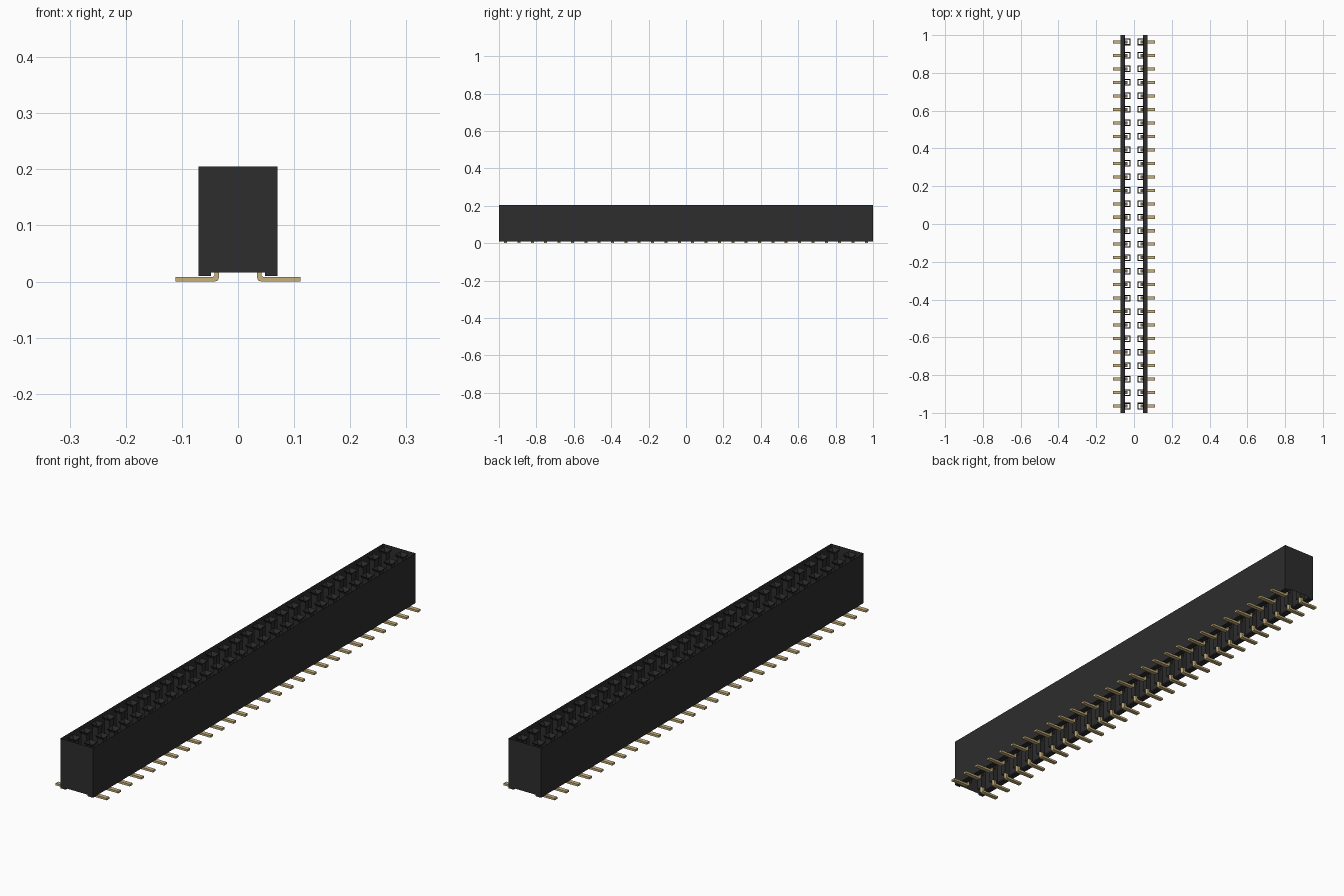
import bpy, bmesh

if "Cube" in bpy.data.objects:
    bpy.data.objects.remove(bpy.data.objects["Cube"])

ROWS = 28
PITCH = 2 / ROWS
HALF_W, TOP, FLOOR, FOOT = 0.0705, 0.205, 0.016, 0.01
PIN_X = PITCH / 2


def material(name, rgb):
    m = bpy.data.materials.new(name)
    m.use_nodes = True
    m.diffuse_color = (*rgb, 1)
    m.node_tree.nodes["Principled BSDF"].inputs["Base Color"].default_value = (*rgb, 1)
    return m


black = material("black plastic", (0.026, 0.026, 0.026))
gold = material("pale gold", (0.58, 0.44, 0.2))


def finish(name, bm, mat):
    mesh = bpy.data.meshes.new(name)
    bm.to_mesh(mesh)
    bm.free()
    mesh.materials.append(mat)
    ob = bpy.data.objects.new(name, mesh)
    bpy.context.collection.objects.link(ob)
    return ob


def face(bm, points):
    return bm.faces.new([bm.verts.new(p) for p in points])


# Open housing: thin side walls, end walls and the two foot strips
bm = bmesh.new()
outline = [(-HALF_W, TOP), (-HALF_W, FOOT), (-0.048, FOOT), (-0.048, FLOOR),
           (0.048, FLOOR), (0.048, FOOT), (HALF_W, FOOT), (HALF_W, TOP)]
face(bm, [(x, -1, z) for x, z in outline])
face(bm, [(x, 1, z) for x, z in reversed(outline)])
for i, (a, b) in enumerate(zip(outline, outline[1:])):
    if i != 3:
        face(bm, [(a[0], -1, a[1]), (a[0], 1, a[1]), (b[0], 1, b[1]), (b[0], -1, b[1])])
bmesh.ops.remove_doubles(bm, verts=bm.verts, dist=1e-5)
finish("housing", bm, black)

# Square contact sleeves with a flared mouth
bm = bmesh.new()
levels = [(0.018, TOP), (0.0115, TOP - 0.012), (0.0115, FLOOR)]
for row in range(ROWS):
    y = -1 + PITCH * (row + 0.5)
    for side in (-1, 1):
        rings = [[bm.verts.new((side * PIN_X + sx * r, y + sy * r, z))
                  for sx, sy in ((-1, -1), (1, -1), (1, 1), (-1, 1))] for r, z in levels]
        for upper, lower in zip(rings, rings[1:]):
            for k in range(4):
                bm.faces.new((upper[k], upper[k - 1], lower[k - 1], lower[k]))
finish("contact_sleeves", bm, black)

# Bent flat pins: an upright blade turning outward into a solder tail
bm = bmesh.new()
profile = [(0.111, 0), (0.111, 0.008), (0.045, 0.008), (0.042, 0.011), (0.042, 0.17),
           (0.034, 0.17), (0.034, 0.007), (0.036, 0.002), (0.041, 0)]
for row in range(ROWS):
    y = -1 + PITCH * (row + 0.5)
    for side in (-1, 1):
        f = face(bm, [(side * x, y - 0.008, z) for x, z in profile])
        ext = bmesh.ops.extrude_face_region(bm, geom=[f], use_keep_orig=True)
        moved = [v for v in ext["geom"] if isinstance(v, bmesh.types.BMVert)]
        bmesh.ops.translate(bm, verts=moved, vec=(0, 0.016, 0))
bmesh.ops.recalc_face_normals(bm, faces=bm.faces)
finish("solder_pins", bm, gold)
